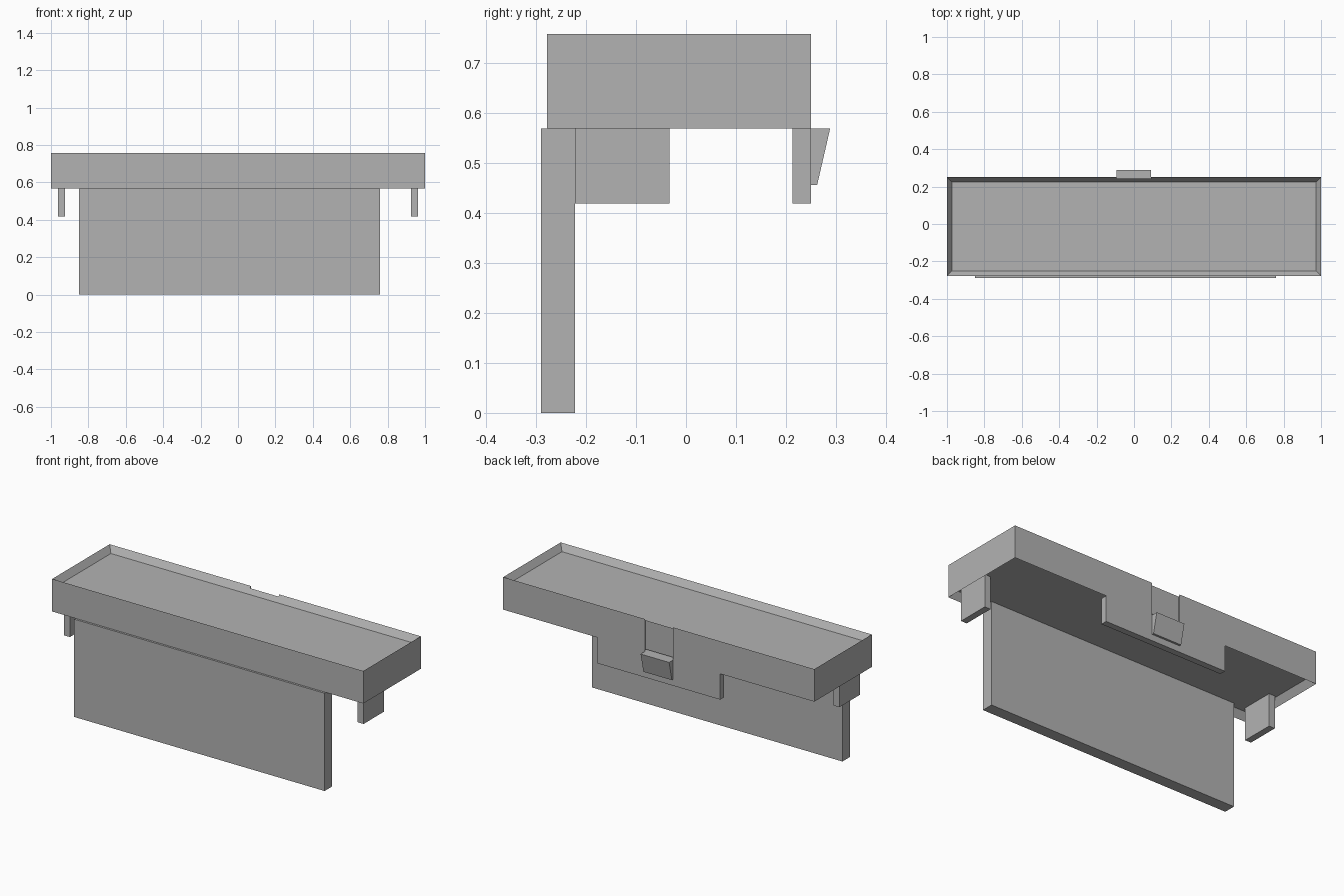
import bpy
import bmesh
from mathutils import Vector

cube = bpy.data.objects.get("Cube")
if cube:
    bpy.data.objects.remove(cube, do_unlink=True)

WALL = 0.037               # wall thickness, also the depth of both recesses
BACK, FRONT = 0.25, -0.278
BASE, TOP = 0.568, 0.757   # underside and rim of the tray
CEILING = BASE + 0.04
TAB_BOTTOM = 0.418
GROOVE = 0.243             # y of the shallow groove behind the clip

grey = bpy.data.materials.new("plain grey")
grey.use_nodes = True
colour = (0.45, 0.45, 0.45, 1)
grey.diffuse_color = colour
grey.node_tree.nodes["Principled BSDF"].inputs["Base Color"].default_value = colour


def finish(name, bm):
    bmesh.ops.recalc_face_normals(bm, faces=bm.faces)
    mesh = bpy.data.meshes.new(name)
    bm.to_mesh(mesh)
    bm.free()
    mesh.materials.append(grey)
    obj = bpy.data.objects.new(name, mesh)
    bpy.context.collection.objects.link(obj)
    return obj


def prism(name, profile, x0, x1):
    """Extrude a (y, z) profile from x0 to x1."""
    bm = bmesh.new()
    face = bm.faces.new([bm.verts.new((x0, y, z)) for y, z in profile])
    out = bmesh.ops.extrude_face_region(bm, geom=[face])
    verts = [v for v in out["geom"] if isinstance(v, bmesh.types.BMVert)]
    bmesh.ops.translate(bm, verts=verts, vec=(x1 - x0, 0, 0))
    return finish(name, bm)


def box(name, x0, x1, y0, y1, z0, z1):
    return prism(name, [(y0, z0), (y1, z0), (y1, z1), (y0, z1)], x0, x1)


def cut(obj, cutter):
    mod = obj.modifiers.new("groove", "BOOLEAN")
    mod.operation = "DIFFERENCE"
    mod.solver = "EXACT"
    mod.object = cutter
    bpy.context.view_layer.objects.active = obj
    bpy.ops.object.modifier_apply(modifier=mod.name)


# Tray with a recess in its top and another in its underside
tray = box("tray", -1, 1, FRONT, BACK, BASE, TOP)
bm = bmesh.new()
bm.from_mesh(tray.data)
for direction, depth in ((1, WALL), (-1, CEILING - BASE)):
    bm.normal_update()
    face = next(f for f in bm.faces if f.normal.z * direction > 0.9)
    bmesh.ops.inset_region(bm, faces=[face], thickness=WALL)
    bmesh.ops.translate(bm, verts=face.verts, vec=Vector((0, 0, -direction * depth)))
bm.to_mesh(tray.data)
bm.free()

# Tall front panel, stepped so its upper lip reaches inside the tray
inner = -0.222
prism("front_panel",
      [(-0.29, 0), (inner, 0), (inner, CEILING), (FRONT + WALL, CEILING),
       (FRONT + WALL, BASE), (-0.29, BASE)], -0.85, 0.76)

# Side tabs hanging from the tray
for side, sign in (("left", 1), ("right", -1)):
    x0, x1 = sorted((sign * 0.925, sign * (1 - WALL)))
    box(side + "_tab", x0, x1, inner, -0.033, TAB_BOTTOM, CEILING)

# Back panel with a shallow vertical groove running up through the tray
back_panel = box("back_panel", -0.395, 0.395, BACK - WALL, BACK, TAB_BOTTOM, BASE)
clip_x, clip_bottom = (-0.093, 0.09), 0.455
cutter = box("groove_cutter", *clip_x, GROOVE, BACK + 0.1, clip_bottom, TOP + 0.1)
cutter.hide_render = True
for part in (tray, back_panel):
    cut(part, cutter)
bpy.data.objects.remove(cutter, do_unlink=True)

# Wedge clip seated in the groove
prism("clip", [(GROOVE, clip_bottom), (0.262, clip_bottom), (0.288, BASE), (GROOVE, BASE)], *clip_x)
